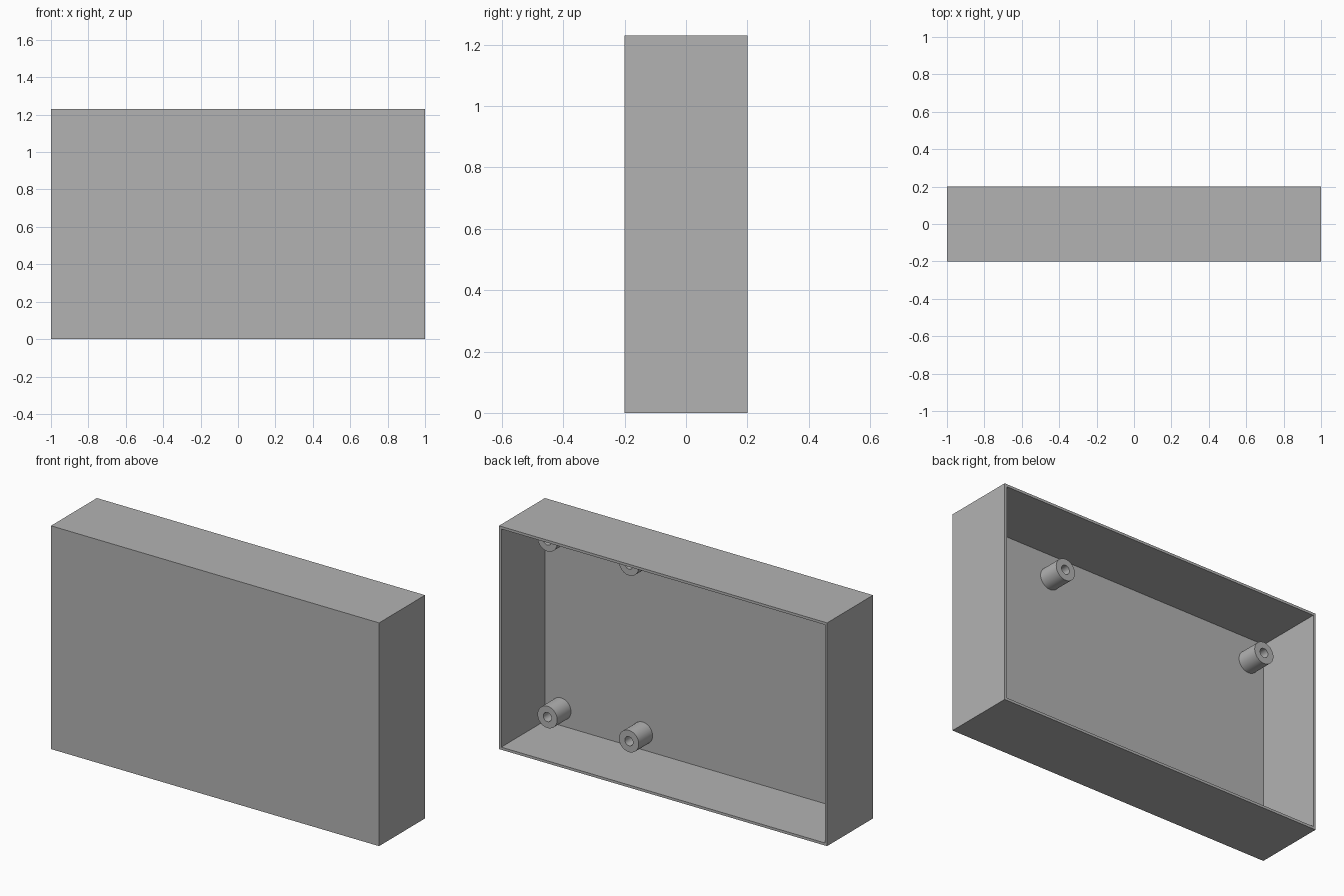
import bpy
import bmesh
from mathutils import Matrix, Vector

cube = bpy.data.objects.get("Cube")
if cube:
    bpy.data.objects.remove(cube, do_unlink=True)

WIDTH, DEPTH, HEIGHT = 2.0, 0.4, 1.23
WALL = 0.02
POST_RADIUS, HOLE_RADIUS, POST_LENGTH = 0.06, 0.025, 0.12

grey = bpy.data.materials.new("plain grey")
grey.use_nodes = True
colour = (0.45, 0.45, 0.45, 1)
grey.diffuse_color = colour
grey.node_tree.nodes["Principled BSDF"].inputs["Base Color"].default_value = colour


def add_object(name, bm):
    bmesh.ops.recalc_face_normals(bm, faces=bm.faces)
    mesh = bpy.data.meshes.new(name)
    bm.to_mesh(mesh)
    bm.free()
    mesh.materials.append(grey)
    obj = bpy.data.objects.new(name, mesh)
    bpy.context.collection.objects.link(obj)
    return obj


# Tray: a block whose back is inset to a rim and sunk to the floor
bm = bmesh.new()
bmesh.ops.create_cube(bm, size=1)
bmesh.ops.scale(bm, vec=(WIDTH, DEPTH, HEIGHT), verts=bm.verts)
bmesh.ops.translate(bm, vec=(0, 0, HEIGHT / 2), verts=bm.verts)
bm.normal_update()
back = max(bm.faces, key=lambda f: f.normal.y)
bmesh.ops.inset_region(bm, faces=[back], thickness=WALL)
pocket = bmesh.ops.extrude_face_region(bm, geom=[back])
floor_verts = [v for v in pocket["geom"] if isinstance(v, bmesh.types.BMVert)]
bmesh.ops.translate(bm, vec=(0, WALL - DEPTH, 0), verts=floor_verts)
if back.is_valid:
    bmesh.ops.delete(bm, geom=[back], context="FACES_ONLY")
add_object("case", bm)


# Hollow post: a ring profile spun about the y axis
def add_post(name, x, z):
    base = WALL - DEPTH / 2
    tip = base + POST_LENGTH
    bm = bmesh.new()
    profile = [(POST_RADIUS, base), (POST_RADIUS, tip), (HOLE_RADIUS, tip), (HOLE_RADIUS, base)]
    verts = [bm.verts.new((r, y, 0)) for r, y in profile]
    edges = [bm.edges.new(pair) for pair in zip(verts, verts[1:])]
    bmesh.ops.spin(bm, geom=verts + edges, cent=(0, 0, 0), axis=(0, 1, 0),
                   angle=6.2831853, steps=48, use_merge=True)
    bmesh.ops.remove_doubles(bm, verts=bm.verts, dist=0.0001)
    bmesh.ops.transform(bm, matrix=Matrix.Translation(Vector((x, 0, z))), verts=bm.verts)
    # The open base ring needs its outward side set from the tip face
    bmesh.ops.recalc_face_normals(bm, faces=bm.faces)
    tip_face = max(bm.faces, key=lambda f: f.calc_center_median().y)
    flip = tip_face.normal.y < 0
    post = add_object(name, bm)
    if flip:
        post.data.flip_normals()
    bpy.ops.object.select_all(action="DESELECT")
    post.select_set(True)
    bpy.context.view_layer.objects.active = post
    bpy.ops.object.shade_smooth_by_angle(angle=0.6)


for row, z in (("lower", 0.107), ("upper", 1.08)):
    for column, x in (("left", 0.887), ("inner", 0.39), ("right", -0.887)):
        add_post(f"{row}_{column}_post", x, z)
